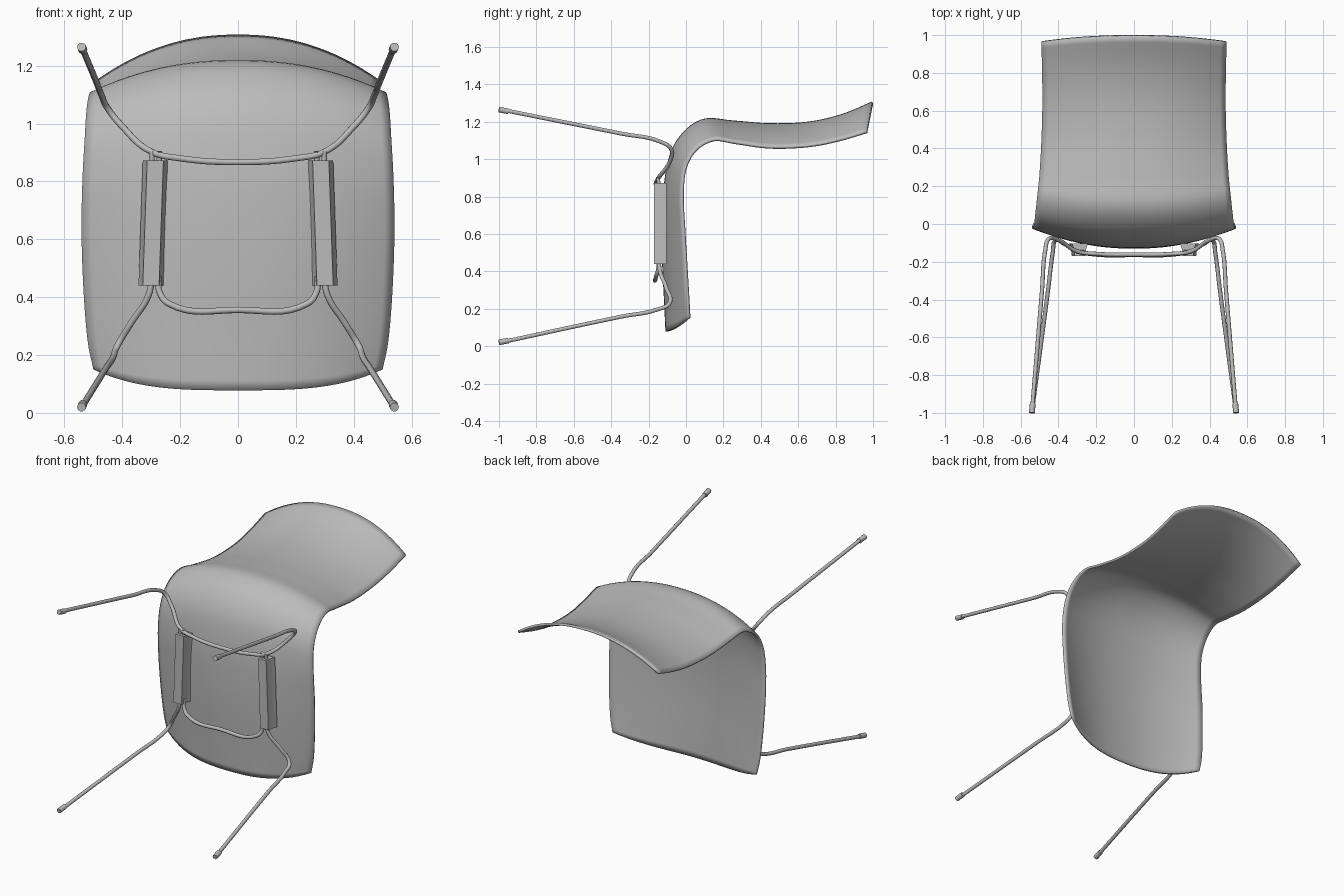
import bpy, bmesh
from mathutils import Vector

cube = bpy.data.objects.get("Cube")
if cube:
    bpy.data.objects.remove(cube, do_unlink=True)

grey = bpy.data.materials.new("light_grey")
grey.use_nodes = True
colour = (0.5, 0.5, 0.5, 1)
grey.diffuse_color = colour
grey.node_tree.nodes["Principled BSDF"].inputs["Base Color"].default_value = colour


def select_only(ob):
    bpy.ops.object.select_all(action="DESELECT")
    ob.select_set(True)
    bpy.context.view_layer.objects.active = ob


def mesh_object(name, bm, angle=0.7):
    me = bpy.data.meshes.new(name)
    bm.to_mesh(me)
    bm.free()
    ob = bpy.data.objects.new(name, me)
    bpy.context.collection.objects.link(ob)
    me.materials.append(grey)
    select_only(ob)
    bpy.ops.object.shade_smooth_by_angle(angle=angle)
    return ob


def tube(name, points, radius, resolution=8):
    """Round bar through smooth points, turned into a mesh."""
    cu = bpy.data.curves.new(name, "CURVE")
    cu.dimensions = "3D"
    cu.bevel_depth = radius
    cu.bevel_resolution = 3
    cu.resolution_u = resolution
    cu.use_fill_caps = True
    sp = cu.splines.new("BEZIER")
    sp.bezier_points.add(len(points) - 1)
    for bp, co in zip(sp.bezier_points, points):
        bp.co = co
        bp.handle_left_type = bp.handle_right_type = "AUTO"
    cu.materials.append(grey)
    ob = bpy.data.objects.new(name, cu)
    bpy.context.collection.objects.link(ob)
    select_only(ob)
    bpy.ops.object.convert(target="MESH")
    bpy.ops.object.shade_smooth_by_angle(angle=0.8)
    return ob


def flip(points):
    return [(-x, y, z) for x, y, z in points]


# Shell stations: centre y, centre z, edge y, edge z, half width
stations = [
    (-.11, .078, .012, .15, .50),
    (-.118, .25, .006, .25, .52),
    (-.128, .45, -.004, .42, .534),
    (-.13, .65, -.016, .62, .541),
    (-.12, .85, -.025, .8, .538),
    (-.085, 1.03, -.01, .95, .53),
    (-.01, 1.15, .05, 1.055, .523),
    (.1, 1.217, .15, 1.108, .512),
    (.25, 1.207, .27, 1.092, .50),
    (.45, 1.192, .45, 1.068, .49),
    (.65, 1.2, .65, 1.075, .485),
    (.83, 1.24, .81, 1.105, .487),
    (.995, 1.308, .965, 1.15, .49),
]


def smooth_rows(rows, steps):
    """Catmull-Rom interpolation of the station table."""
    rows = [Vector(r) for r in rows]
    rows = [rows[0] * 2 - rows[1]] + rows + [rows[-1] * 2 - rows[-2]]
    out = []
    for a, b, c, d in zip(rows, rows[1:], rows[2:], rows[3:]):
        for k in range(steps):
            t = k / steps
            out.append((b * 2 + (c - a) * t + (a * 2 - b * 5 + c * 4 - d) * t * t
                        + (b * 3 - a - c * 3 + d) * t ** 3) / 2)
    return out + [rows[-2]]


# One-piece seat and back shell
bm = bmesh.new()
rows = smooth_rows(stations, 5)
columns = 32
grid = []
for i, (cy, cz, ey, ez, half) in enumerate(rows):
    power = 2.2 + max(0, 1 - i / 8)
    line = []
    for j in range(columns + 1):
        u = 2 * j / columns - 1
        bend = abs(u) ** power
        line.append(bm.verts.new((u * half, cy + (ey - cy) * abs(u) ** 2.2,
                                  cz + (ez - cz) * bend)))
    grid.append(line)
for low, high in zip(grid, grid[1:]):
    for j in range(columns):
        bm.faces.new((low[j], low[j + 1], high[j + 1], high[j]))
shell = mesh_object("seat_shell", bm)
solid = shell.modifiers.new("thickness", "SOLIDIFY")
solid.thickness = 0.014
solid.offset = -1

# Rear leg frame: both legs and the cross bar in one bent tube
rear = [(.54, -.99, 1.265), (.487, -.35, 1.137), (.47, -.14, 1.094),
        (.452, -.08, 1.055), (.4, -.085, .99), (.3, -.145, .903), (.2, -.158, .88)]
tube("rear_leg_frame", rear + [(0, -.162, .867)] + flip(rear)[::-1], .011)

# Front cross bar with its ends turned into the brackets
bar = [(.275, -.145, .47), (.272, -.147, .42), (.24, -.158, .378)]
tube("front_cross_bar", bar + [(0, -.165, .356)] + flip(bar)[::-1], .011)

front = [(.54, -.99, .02), (.455, -.35, .157), (.43, -.15, .197),
         (.418, -.088, .23), (.37, -.105, .31), (.31, -.14, .405), (.297, -.145, .47)]

for side, label in ((1, "left"), (-1, "right")):
    place = (lambda p: p) if side == 1 else flip
    tube("front_leg_" + label, place(front), .011)
    # Short pins joining the rear frame to the bracket
    for n, x in enumerate((.272, .298)):
        tube(f"bracket_pin_{label}_{n + 1}",
             place([(x, -.142, .84), (x, -.15, .905)]), .01, 2)
    # Foot caps
    for name, z, lift in (("rear", 1.265, -.01), ("front", .02, .01)):
        tube(f"{name}_foot_{label}",
             place([(.541, -1, z), (.536, -.95, z + lift)]), .0155, 2)
    # Tapered mounting bracket under the seat
    bm = bmesh.new()
    ends = []
    for x, z in ((.301, .44), (.286, .872)):
        profile = ((-.028, -.17), (.028, -.17), (.034, -.125), (.043, -.104),
                   (-.043, -.104), (-.034, -.125))
        ends.append([bm.verts.new((side * (x + px), py, z)) for px, py in profile])
    for end in ends:
        bm.faces.new(end)
    for k in range(6):
        n = (k + 1) % 6
        bm.faces.new((ends[0][k], ends[0][n], ends[1][n], ends[1][k]))
    bmesh.ops.recalc_face_normals(bm, faces=bm.faces)
    mesh_object("seat_bracket_" + label, bm, 0.4)
